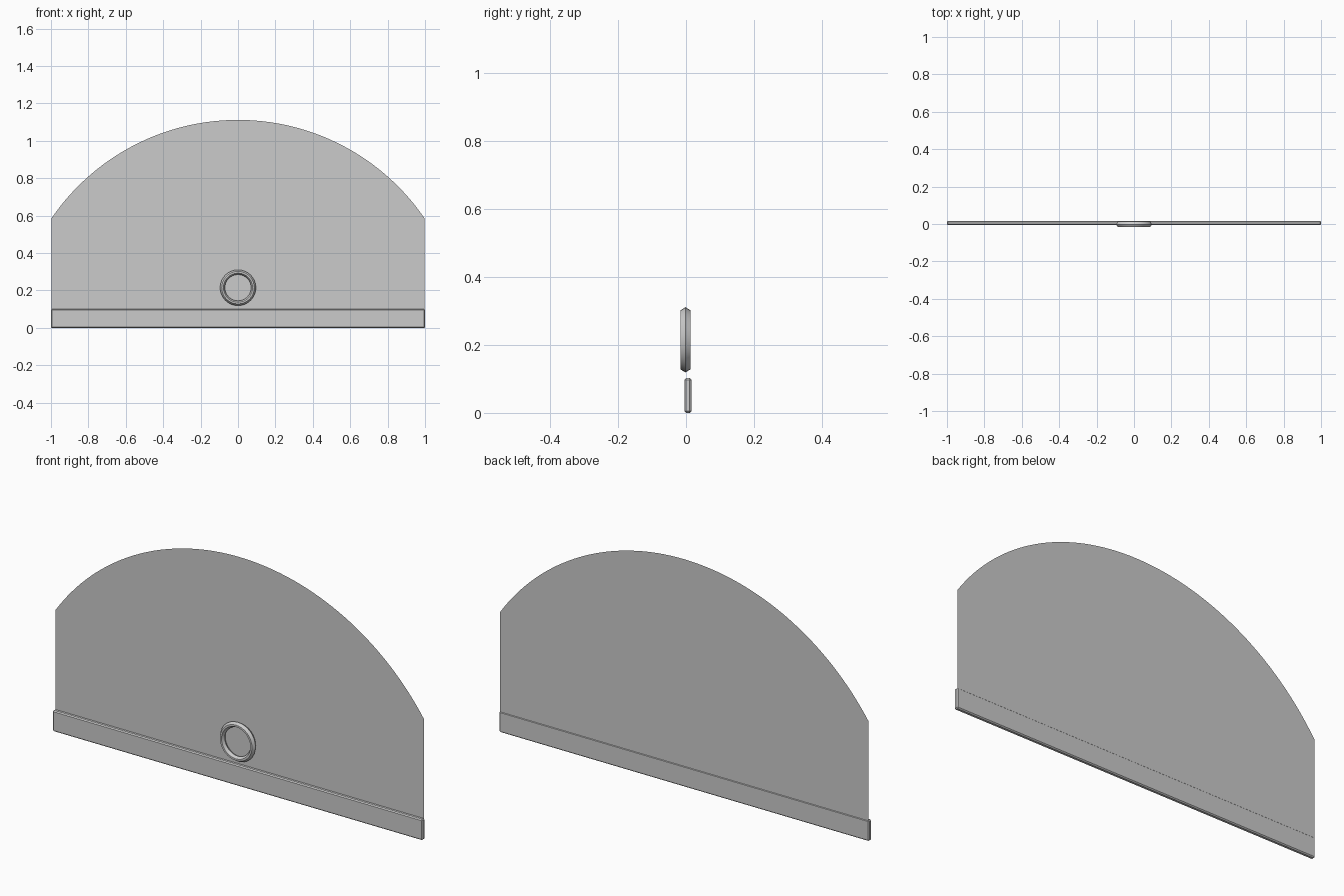
import bpy, bmesh, math

if "Cube" in bpy.data.objects:
    bpy.data.objects.remove(bpy.data.objects["Cube"])


def make_object(name, bm):
    mesh = bpy.data.meshes.new(name)
    bm.to_mesh(mesh)
    bm.free()
    obj = bpy.data.objects.new(name, mesh)
    bpy.context.collection.objects.link(obj)
    return obj


# Thin pane with an arched top edge
PANE_Y, HALF, SIDE_Z, TOP_Z = 0.0135, 0.998, 0.585, 1.112
rise = TOP_Z - SIDE_Z
radius = (HALF ** 2 + rise ** 2) / (2 * rise)
sweep = math.asin(HALF / radius)
STEPS = 64
bm = bmesh.new()
outline = [(-HALF, 0.006), (HALF, 0.006)]
for i in range(STEPS + 1):
    a = sweep * (1 - 2 * i / STEPS)
    outline.append((radius * math.sin(a), TOP_Z - radius + radius * math.cos(a)))
bm.faces.new([bm.verts.new((x, PANE_Y, z)) for x, z in outline])
make_object("glass_pane", bm)

# Chamfered rail along the bottom edge
bm = bmesh.new()
bmesh.ops.create_cube(bm, size=1)
for v in bm.verts:
    v.co.x *= 2.0
    v.co.y = v.co.y * 0.021 + 0.0055
    v.co.z = v.co.z * 0.102 + 0.051
bmesh.ops.bevel(bm, geom=bm.edges[:], offset=0.005, segments=1, affect='EDGES')
make_object("bottom_rail", bm)

# Finger-pull ring with a hexagonal cross-section
profile = [(0.096, -0.002), (0.087, -0.016), (0.078, -0.016),
           (0.070, -0.002), (0.078, 0.013), (0.087, 0.013)]
SIDES = 32
bm = bmesh.new()
loops = []
for i in range(SIDES):
    a = 2 * math.pi * i / SIDES
    loops.append([bm.verts.new((r * math.cos(a), y, 0.215 + r * math.sin(a)))
                  for r, y in profile])
for i in range(SIDES):
    p, q = loops[i], loops[(i + 1) % SIDES]
    for j in range(6):
        k = (j + 1) % 6
        bm.faces.new((p[j], p[k], q[k], q[j]))
bmesh.ops.recalc_face_normals(bm, faces=bm.faces[:])
ring = make_object("pull_ring", bm)
bpy.context.view_layer.objects.active = ring
ring.select_set(True)
bpy.ops.object.shade_smooth_by_angle(angle=math.radians(30))
